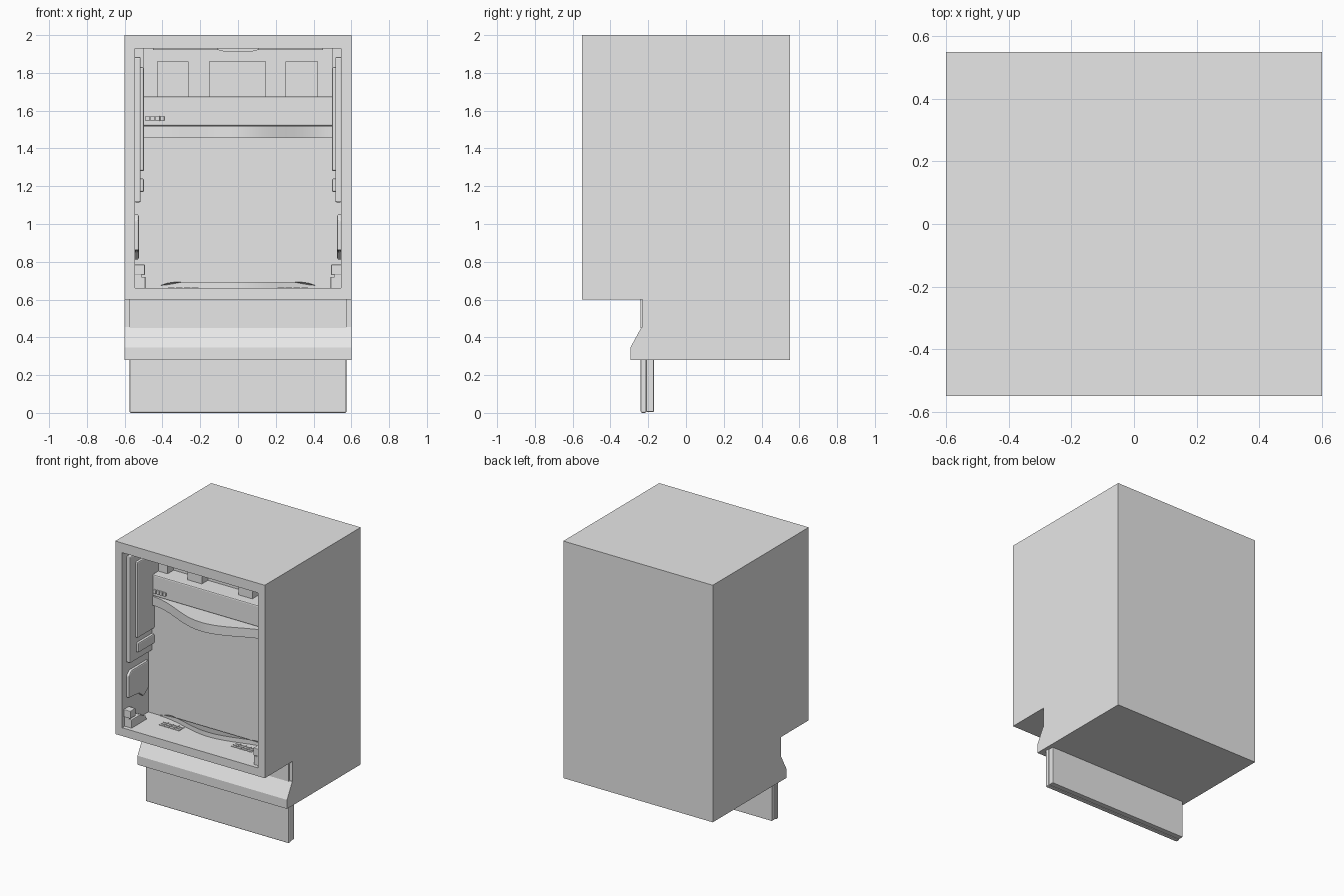
import bpy, bmesh, math
from mathutils import Vector

if "Cube" in bpy.data.objects:
    bpy.data.objects.remove(bpy.data.objects["Cube"], do_unlink=True)

grey = bpy.data.materials.new("plain grey")
grey.use_nodes = True
grey.diffuse_color = (0.8, 0.8, 0.8, 1)
grey.node_tree.nodes["Principled BSDF"].inputs["Base Color"].default_value = (0.8, 0.8, 0.8, 1)


def prism(name, axis, pts, lo, hi, bevel=0):
    """Extrude a 2D outline along an axis; outline uses the other two axes in order."""
    bm = bmesh.new()

    def place(p, h):
        c = list(p)
        c.insert("xyz".index(axis), h)
        return bm.verts.new(c)

    face = bm.faces.new([place(p, lo) for p in pts])
    out = bmesh.ops.extrude_face_region(bm, geom=[face])
    move = Vector([hi - lo if a == axis else 0 for a in "xyz"])
    bmesh.ops.translate(bm, vec=move, verts=[g for g in out["geom"] if isinstance(g, bmesh.types.BMVert)])
    bmesh.ops.recalc_face_normals(bm, faces=bm.faces)
    mesh = bpy.data.meshes.new(name)
    bm.to_mesh(mesh)
    bm.free()
    mesh.materials.append(grey)
    obj = bpy.data.objects.new(name, mesh)
    bpy.context.collection.objects.link(obj)
    if bevel:
        mod = obj.modifiers.new("Soft edge", "BEVEL")
        mod.width, mod.segments = bevel, 2
    return obj


def box(name, x, y, z, bevel=0):
    return prism(name, "z", [(x[0], y[0]), (x[1], y[0]), (x[1], y[1]), (x[0], y[1])], *z, bevel)


def cut(target, cutter):
    cutter.hide_render = True
    mod = target.modifiers.new("Cut", "BOOLEAN")
    mod.object, mod.operation, mod.solver = cutter, "DIFFERENCE", "EXACT"
    bpy.context.view_layer.objects.active = target
    bpy.ops.object.modifier_apply(modifier=mod.name)
    bpy.data.objects.remove(cutter, do_unlink=True)


def smooth(obj):
    bpy.ops.object.select_all(action="DESELECT")
    obj.select_set(True)
    bpy.context.view_layer.objects.active = obj
    bpy.ops.object.shade_smooth_by_angle(angle=math.radians(30))


def bow(half, ends, middle, back, steps=24):
    """Plan outline whose front swells forward in the middle."""
    pts = [(half, back), (-half, back)]
    for i in range(steps + 1):
        t = -1 + 2 * i / steps
        pts.append((half * t, ends + (middle - ends) * (0.5 + 0.5 * math.cos(math.pi * t))))
    return pts


FRONT, BACK = -0.55, -0.25

# Cabinet with a stepped lower front
cabinet = prism("cabinet", "x", [(FRONT, 2), (0.55, 2), (0.55, 0.28), (-0.295, 0.28), (-0.295, 0.345),
                                 (-0.235, 0.455), (-0.23, 0.455), (-0.23, 0.6), (FRONT, 0.6)], -0.6, 0.6)

# Open compartment, its deeper top bay and three pockets
cut(cabinet, box("compartment_cutter", (-0.545, 0.545), (-0.7, BACK), (0.66, 1.93)))
cut(cabinet, box("top_bay_cutter", (-0.5, 0.5), (-0.4, -0.2), (1.675, 1.93)))
for x0, x1 in ((-0.425, -0.265), (-0.15, 0.145), (0.255, 0.42)):
    cut(cabinet, box("pocket_cutter", (x0, x1), (-0.3, -0.13), (1.675, 1.86)))

# Lower front panel and two-layer plinth
box("lower_panel", (-0.575, 0.575), (-0.24, -0.2), (0.45, 0.6))
box("plinth_front", (-0.575, 0.575), (-0.24, -0.21), (0, 0.29), 0.008)
box("plinth_back", (-0.57, 0.57), (-0.21, -0.17), (0.005, 0.29), 0.004)

# Upper fascia, bowed ledge and buttons on the rear wall
box("upper_fascia", (-0.505, 0.505), (-0.265, -0.2), (1.52, 1.675), 0.008)
smooth(prism("bowed_ledge", "z", bow(0.51, -0.27, -0.42, -0.24), 1.455, 1.52))
for i in range(4):
    x = -0.49 + i * 0.026
    box("button", (x, x + 0.022), (-0.275, -0.26), (1.545, 1.572), 0.003)

# Raised, bowed lip at the rear of the floor, with tapered ends
lip = prism("floor_lip", "z", bow(0.45, -0.255, -0.34, -0.245), 0.655, 0.692)
for v in lip.data.vertices:
    if v.co.z > 0.68:
        v.co.z -= 0.03 * max(0, abs(v.co.x) - 0.36) / 0.09
smooth(lip)

# Side wall fittings, both sides
for side, s in (("right", -1), ("left", 1)):
    def wall(name, depth, y, z, bevel=0.008):
        xs = sorted((s * 0.55, s * (0.545 - depth)))
        return box(f"{side}_{name}", xs, y, z, bevel)

    wall("outer_rail_panel", 0.03, (-0.5, -0.24), (1.115, 1.885))
    wall("inner_rail_panel", 0.048, (-0.44, -0.24), (1.28, 1.83))
    wall("rail_stop", 0.048, (-0.43, -0.24), (1.17, 1.24))
    xs = sorted((s * 0.55, s * 0.525))
    prism(f"{side}_lower_panel", "x", [(-0.5, 0.86), (-0.5, 1.02), (-0.47, 1.05), (-0.27, 1.05), (-0.27, 0.85),
                                       (-0.33, 0.81), (-0.38, 0.85)], *xs, 0.008)
    # Hinge bracket with a stepped foot
    wall("hinge_post", 0.035, (-0.52, -0.46), (0.65, 0.78), 0.004)
    wall("hinge_top", 0.052, (-0.53, -0.47), (0.73, 0.785), 0.004)
    xs = sorted((s * 0.54, s * 0.49))
    prism(f"{side}_hinge_arm", "x", [(-0.52, 0.65), (-0.52, 0.72), (-0.42, 0.72), (-0.36, 0.69), (-0.34, 0.65)],
          *xs, 0.004)

    # Floor vents made of thin slats
    for row in range(3):
        for col in range(4):
            x = s * 0.29 + (col - 1.5) * 0.042
            y = -0.37 + row * 0.024
            box("vent_slat", (x - 0.018, x + 0.018), (y - 0.007, y + 0.007), (0.658, 0.664))

# Ceiling strip and central latch
box("ceiling_strip", (-0.45, 0.45), (-0.48, -0.45), (1.92, 1.935))
prism("ceiling_latch", "y", [(-0.11, 1.935), (-0.11, 1.922), (-0.06, 1.91), (0.06, 1.91), (0.11, 1.922), (0.11, 1.935)],
      -0.5, -0.43)
